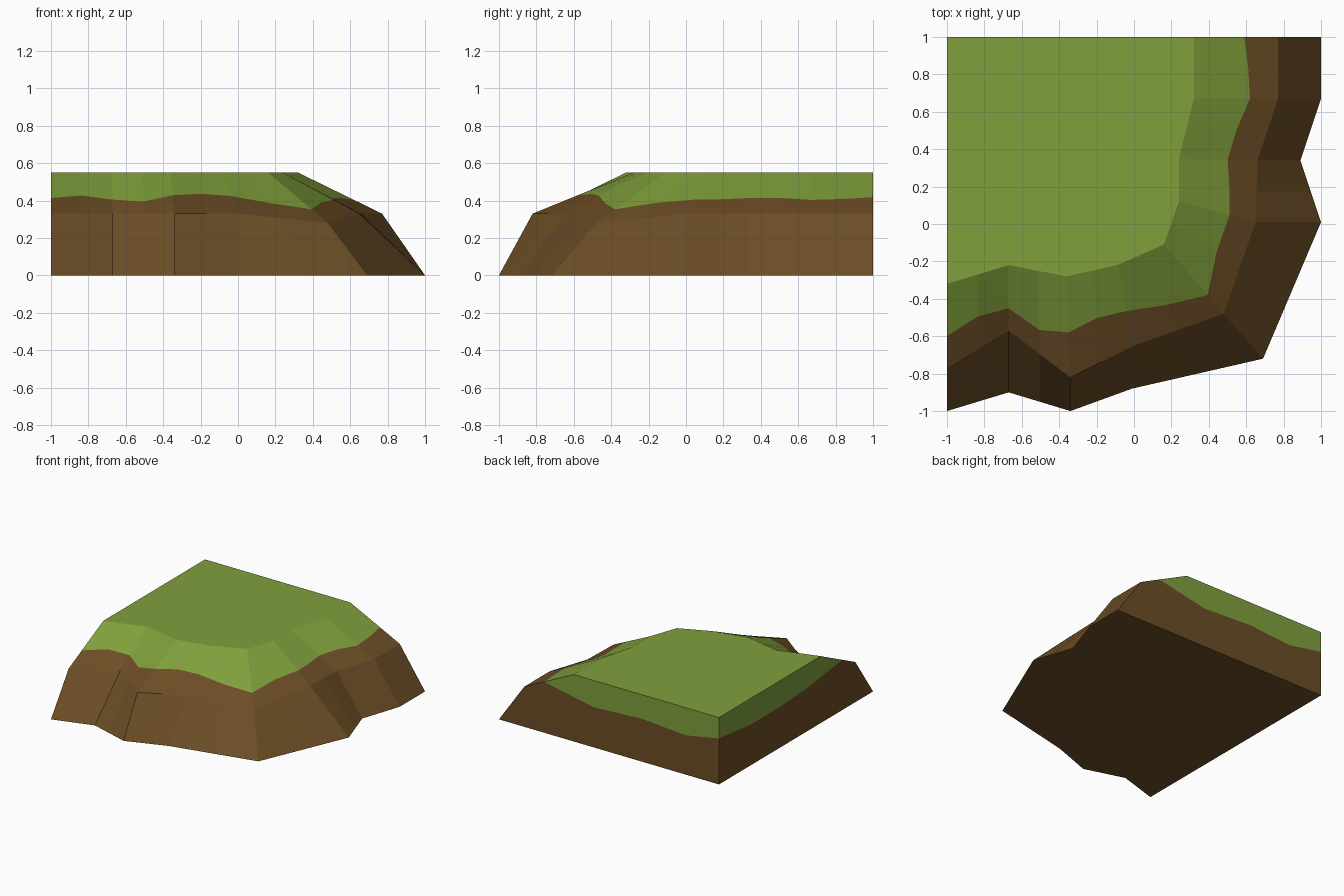
import bpy, bmesh
from mathutils import Vector

if "Cube" in bpy.data.objects:
    bpy.data.objects.remove(bpy.data.objects["Cube"])


def material(name, rgb):
    m = bpy.data.materials.new(name)
    m.diffuse_color = (*rgb, 1)
    m.use_nodes = True
    m.node_tree.nodes["Principled BSDF"].inputs["Base Color"].default_value = m.diffuse_color
    return m


# Sloped cliff columns: foot xy, ledge xyz, rim xy, grass edge (0 rim .. 1 ledge)
RIM_Z = 0.55
slope = [
    ((-1, -1), (-1, -.77, .33), (-1, -.32), .62),
    ((-.67, -.9), (-.67, -.57, .33), (-.67, -.22), .66),
    ((-.34, -1), (-.34, -.82, .33), (-.36, -.28), .555),
    ((-.01, -.88), (0, -.65, .33), (-.09, -.22), .57),
    ((.69, -.72), (.48, -.48, .28), (.16, -.11), .73),
    ((1, .01), (.65, .01, .33), (.24, .12), .66),
    ((.89, .34), (.66, .34, .33), (.24, .35), .62),
    ((1, .67), (.77, .67, .33), (.32, .67), .667),
    ((1, 1), (.77, 1, .33), (.32, 1), .60),
]
# Grass edge halfway between neighbouring columns, for the ragged line
half_way = [.56, .71, .52, .67, .66, .65, .62, .645]


def column(foot, ledge, rim, t):
    foot, ledge, rim = Vector((*foot, 0)), Vector(ledge), Vector((*rim, RIM_Z))
    return [foot, ledge, rim.lerp(ledge, t), rim]


columns = []
for i, s in enumerate(slope):
    columns.append(column(*s))
    if i < len(half_way):
        a, b = column(*s), column(*slope[i + 1])
        mid = [(p + q) / 2 for p, q in zip(a, b)]
        mid[2] = mid[3].lerp(mid[1], half_way[i])
        columns.append(mid)

# Vertical back and left walls: x, y, height of grass edge
walls = [(.14, 1, .33), (-.3, 1, .352), (-.7, 1, .323), (-1, 1, .378),
         (-1, .6, .335), (-1, .2, .335), (-1, -.2, .36)]
for x, y, z in walls:
    columns.append([Vector((x, y, h)) for h in (0, .2, z, RIM_Z)])

# Loft the columns into a closed block, grass on the upper band and top
bm = bmesh.new()
rings = [[bm.verts.new(p) for p in c] for c in columns]
for i, a in enumerate(rings):
    b = rings[(i + 1) % len(rings)]
    for k in range(3):
        f = bm.faces.new((a[k], b[k], b[k + 1], a[k + 1]))
        f.material_index = 1 if k == 2 else 0
bm.faces.new([r[3] for r in rings]).material_index = 1
bm.faces.new([r[0] for r in reversed(rings)])
bmesh.ops.recalc_face_normals(bm, faces=bm.faces)

mesh = bpy.data.meshes.new("cliff_corner")
bm.to_mesh(mesh)
bm.free()
mesh.materials.append(material("earth brown", (.150, .075, .019)))
mesh.materials.append(material("grass green", (.215, .350, .045)))
bpy.context.collection.objects.link(bpy.data.objects.new("cliff_corner", mesh))
